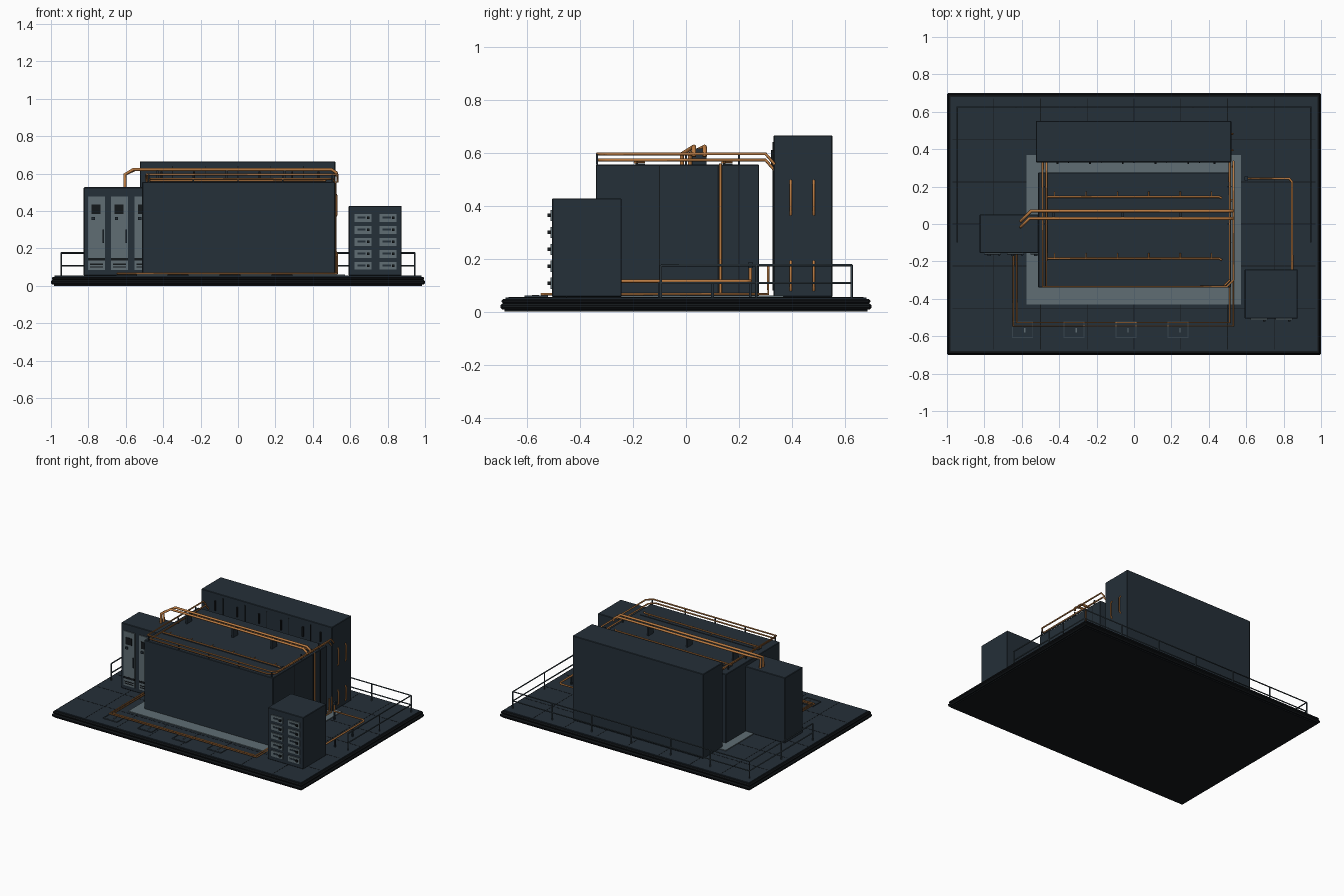
import bpy, bmesh
from mathutils import Vector

if "Cube" in bpy.data.objects:
    bpy.data.objects.remove(bpy.data.objects["Cube"])


def mat(name, c):
    m = bpy.data.materials.new(name)
    m.diffuse_color = (*c, 1)
    m.use_nodes = True
    m.node_tree.nodes["Principled BSDF"].inputs["Base Color"].default_value = m.diffuse_color
    return m


SLATE = mat("dark_slate", (.018, .029, .040))
BLACK = mat("near_black", (.007, .009, .011))
GREY = mat("steel_grey", (.115, .155, .175))
RAIL = mat("rail_slate", (.040, .060, .075))
COPPER = mat("copper", (.50, .20, .055))


def add(name, me, m):
    me.materials.append(m)
    o = bpy.data.objects.new(name, me)
    bpy.context.collection.objects.link(o)
    return o


def boxes(name, specs, m, bevel=0):
    """One object made of several boxes, each given as (x0, x1, y0, y1, z0, z1)."""
    bm = bmesh.new()
    for x0, x1, y0, y1, z0, z1 in specs:
        vs = bmesh.ops.create_cube(bm, size=1)["verts"]
        for v in vs:
            v.co = Vector(((x0 + x1) / 2 + v.co.x * (x1 - x0),
                           (y0 + y1) / 2 + v.co.y * (y1 - y0),
                           (z0 + z1) / 2 + v.co.z * (z1 - z0)))
    if bevel:
        bmesh.ops.bevel(bm, geom=bm.edges[:], offset=bevel, segments=1, affect='EDGES')
    me = bpy.data.meshes.new(name)
    bm.to_mesh(me)
    bm.free()
    return add(name, me, m)


def pipes(name, paths, r, m, res=2):
    """Round tubes along polylines, turned into one mesh."""
    cu = bpy.data.curves.new(name + "_path", 'CURVE')
    cu.dimensions = '3D'
    cu.bevel_depth, cu.bevel_resolution, cu.use_fill_caps = r, res, True
    for pts in paths:
        s = cu.splines.new('POLY')
        s.points.add(len(pts) - 1)
        for p, co in zip(s.points, pts):
            p.co = (*co, 1)
    tmp = bpy.data.objects.new(name + "_tmp", cu)
    me = bpy.data.meshes.new_from_object(tmp)
    bpy.data.objects.remove(tmp)
    me.materials.clear()
    for p in me.polygons:
        p.use_smooth = True
    return add(name, me, m)


# --- layered base, floor and plinth
boxes("base_skirt", [(-1, 1, -.7, .7, .008, .03)], BLACK, .007)
boxes("base_foot", [(-.985, .985, -.685, .685, 0, .012)], BLACK)
boxes("base_upper_skirt", [(-.995, .995, -.695, .695, .03, .048)], BLACK, .006)
boxes("floor_deck", [(-.98, .98, -.68, .68, .04, .054)], SLATE)
boxes("floor_joints",
      [(x - .002, x + .002, -.67, .67, .053, .0548) for x in [-.75 + .25 * i for i in range(7)]] +
      [(-.97, .97, y - .002, y + .002, .053, .0548) for y in [-.45, -.225, 0, .225, .45]], BLACK)
boxes("grey_plinth", [(-.575, .572, -.43, .368, .05, .06)], GREY)

# --- large housings
boxes("main_housing", [(-.512, .518, -.34, .276, .055, .555)], SLATE, .003)
boxes("rear_housing", [(-.525, .52, .33, .552, .055, .665)], SLATE, .003)
boxes("left_cabinet", [(-.825, -.45, -.155, .05, .055, .527)], SLATE, .003)
boxes("right_cabinet", [(.592, .875, -.505, -.243, .055, .427)], SLATE, .003)

# --- left cabinet doors with windows, vents and handles
doors, panes, trims = [], [], []
for i in range(3):
    x = -.757 + .124 * i
    doors.append((x - .045, x + .045, -.161, -.154, .085, .477))
    panes += [(x - .026, x + .022, -.164, -.16, .385, .435),
              (x - .045, x + .045, -.1625, -.16, .135, .15)]
    panes += [(x - .035, x + .035, -.163, -.16, z, z + .006) for z in (.098, .112)]
    trims += [(x - .025, x - .008, -.17, -.16, .352, .368), (x + .032, x + .040, -.17, -.16, .23, .30)]
boxes("cabinet_doors", doors, GREY)
boxes("door_windows_and_vents", panes, BLACK)
boxes("door_handles", trims, SLATE)

# --- right cabinet drawers
fronts, slots, knobs = [], [], []
for x in (.668, .802):
    for k in range(5):
        z = .107 + .064 * k
        fronts.append((x - .046, x + .046, -.512, -.504, z - .021, z + .021))
        slots.append((x - .03, x + .015, -.514, -.511, z - .004, z + .007))
        knobs.append((x + .022, x + .036, -.522, -.511, z - .007, z + .007))
boxes("drawer_fronts", fronts, GREY)
boxes("drawer_slots", slots, SLATE)
boxes("drawer_knobs", knobs, BLACK)

# --- roof cable trays with small clips
trays, clips, wires = [], [], []
for y in (.145, -.185):
    trays.append((-.47, .47, y - .006, y + .03, .553, .559))
    wires.append([(-.47, y, .563), (.455, y, .563), (.47, y - .008, .563)])
    for i in range(6):
        x = -.425 + .168 * i
        clips.append([(x, y, .563), (x, y + .03, .563)])
boxes("roof_trays", trays, SLATE)
pipes("roof_tray_wires", wires, .005, COPPER)
pipes("roof_tray_clips", clips, .003, COPPER, 1)

# --- pipe pair around the roof edge, dropping into the rear housing
loop = []
for d, z in ((0, .595), (.02, .572)):
    xl, xr, yf = -.488 + d, .532 - d, -.335
    loop.append([(xl, .335, z - .04), (xl, .30, z), (xl, yf, z), (xr - .035, yf, z),
                 (xr, yf + .035, z), (xr, .30, z), (xr, .335, z - .04)])
pipes("roof_edge_pipes", loop, .0055, COPPER)
boxes("roof_pipe_stands",
      [(x - .004, x + .004, y - .004, y + .004, .555, .594)
       for y in (-.335, 0, .2) for x in (-.478, .505)] +
      [(x - .004, x + .004, -.337, -.331, .555, .594) for x in (-.24, 0, .24)], SLATE)

# --- two thick pipes crossing the roof to the left cabinet
pipes("crossover_pipes", [
    [(.53, .07, .585), (.525, .07, .605), (.50, .07, .622), (-.55, .07, .622),
     (-.605, .015, .595), (-.605, .015, .525)],
    [(.53, .03, .585), (.525, .03, .605), (.50, .03, .622), (-.56, .03, .622),
     (-.605, -.015, .595), (-.605, -.015, .525)]], .0085, COPPER)
boxes("crossover_supports", [(x - .006, x + .006, .022, .078, .555, .616)
                             for x in (-.43, -.06, .25)], SLATE)

# --- floor pipes
pipes("front_floor_pipes", [
    [(-.645 + d, -.155, .066), (-.645 + d, -.545 + d, .066), (.53 - d, -.545 + d, .066),
     (.53 - d, .31, .066), (.53 - d, .31, .175 - d)] for d in (0, .018)], .005, COPPER)
pipes("right_floor_pipe", [[(.845, -.245, .115), (.845, .225, .115), (.83, .243, .115),
                            (.60, .243, .115), (.60, .243, .18)]], .0065, COPPER)
boxes("right_pipe_stands", [(.84, .85, y - .005, y + .005, .054, .112) for y in (-.1, .1)] +
      [(.595, .605, .238, .248, .054, .112)], SLATE)
boxes("pipe_end_cap", [(.59, .61, .233, .253, .165, .185)], SLATE)

# --- side wall conduits
pipes("side_conduit", [[(.521, .13, .07), (.521, .13, .558)]], .005, COPPER)
boxes("side_wall_joints", [(.517, .52, y - .002, y + .002, .07, .55) for y in (-.1, .12, .2)], BLACK)
pipes("rear_side_handles", [[(.519, y, a), (.528, y, a + .015), (.528, y, b - .015), (.519, y, b)]
                            for y in (.395, .482) for a, b in ((.365, .495), (.08, .19))],
      .005, COPPER)

# --- slim handles and joints on the inner face of the rear housing
boxes("rear_housing_joints", [(x - .002, x + .002, .327, .331, .08, .64)
                              for x in (-.35, -.175, 0, .175, .35)], BLACK)
boxes("rear_housing_handles", [(x - .005, x + .005, .32, .331, .54, .61)
                               for x in (-.41, -.235, -.06, .115, .29, .43)], BLACK)

# --- floor hatches along the front edge
plates, frames, pulls = [], [], []
for x in (-.595, -.32, -.043, .235):
    x0, x1, y0, y1 = x - .056, x + .056, -.61, -.52
    plates.append((x0, x1, y0, y1, .05, .057))
    frames += [(x0, x1, y0, y0 + .005, .055, .061), (x0, x1, y1 - .005, y1, .055, .061),
               (x0, x0 + .005, y0, y1, .055, .061), (x1 - .005, x1, y0, y1, .055, .061)]
    pulls.append((x + .008, x + .014, -.58, -.555, .055, .062))
boxes("floor_hatches", plates, SLATE)
boxes("hatch_frames", frames, RAIL)
boxes("hatch_pulls", pulls, GREY)

# --- guard rail around the back and sides
X, Y0, Y1 = .945, -.095, .625
pipes("guard_rails", [[(-X, Y0, z), (-X, Y1, z), (X, Y1, z), (X, Y0, z)] for z in (.108, .175)],
      .0045, RAIL)
pipes("guard_posts", [[(s * X, y, .05), (s * X, y, .175)] for s in (-1, 1) for y in (Y0, .265)] +
      [[(-X + 2 * X * i / 6, Y1, .05), (-X + 2 * X * i / 6, Y1, .175)] for i in range(7)],
      .0045, RAIL)
